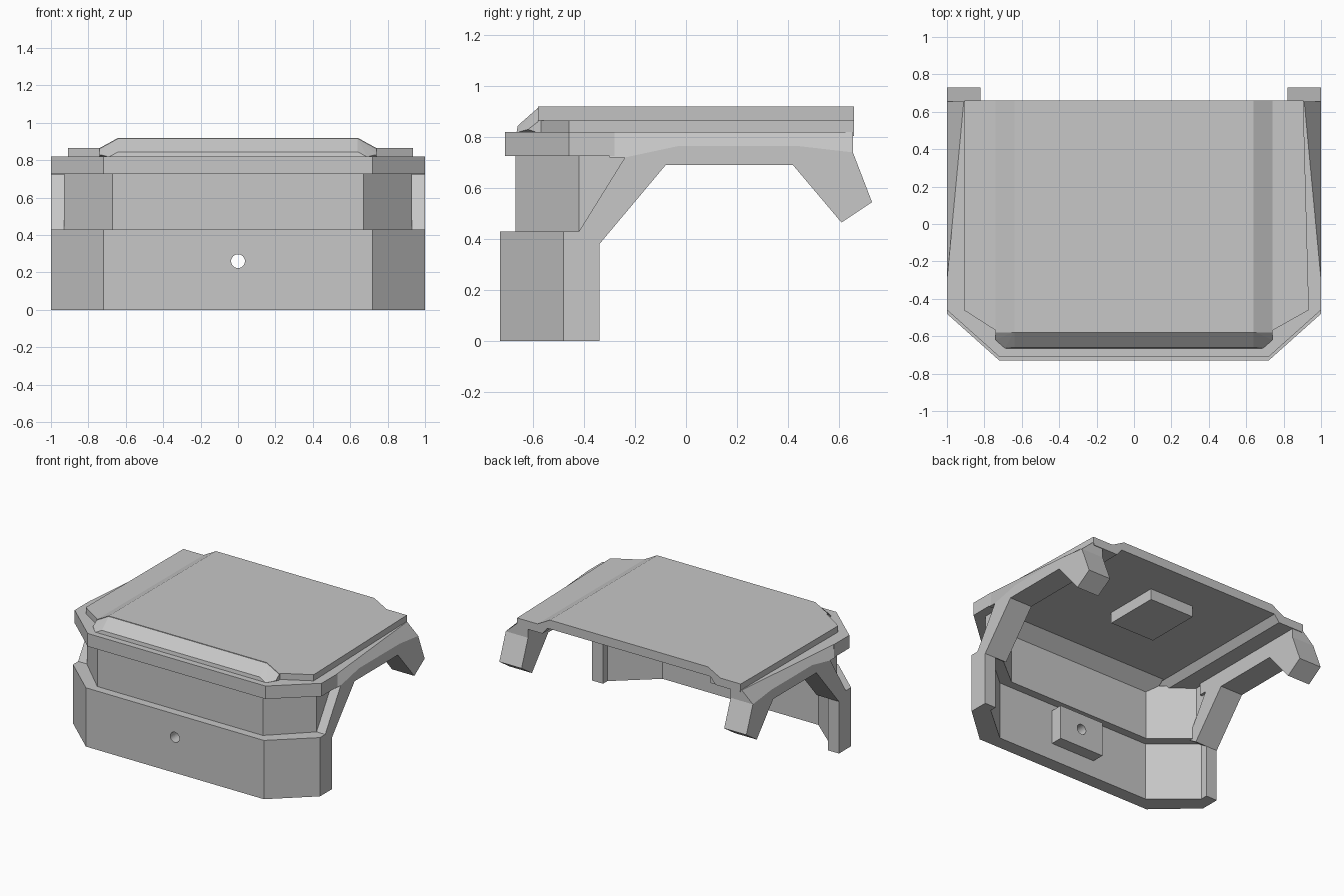
import bpy
import bmesh
from math import radians
from mathutils import Vector

cube = bpy.data.objects.get("Cube")
if cube:
    bpy.data.objects.remove(cube, do_unlink=True)

grey = bpy.data.materials.new("plain grey")
grey.use_nodes = True
grey.diffuse_color = (0.57, 0.57, 0.57, 1)
grey.node_tree.nodes["Principled BSDF"].inputs["Base Color"].default_value = grey.diffuse_color


def finish(bm, name):
    bmesh.ops.recalc_face_normals(bm, faces=bm.faces)
    mesh = bpy.data.meshes.new(name)
    bm.to_mesh(mesh)
    bm.free()
    mesh.materials.append(grey)
    obj = bpy.data.objects.new(name, mesh)
    bpy.context.collection.objects.link(obj)
    return obj


def prism(name, points, offset, place):
    """Extrude a polygon by offset; place turns each 2D point into 3D."""
    bm = bmesh.new()
    face = bm.faces.new([bm.verts.new(place(a, b)) for a, b in points])
    new = bmesh.ops.extrude_face_region(bm, geom=[face])["geom"]
    bmesh.ops.translate(bm, vec=offset,
                        verts=[v for v in new if isinstance(v, bmesh.types.BMVert)])
    return finish(bm, name)


def plate(name, plan, bottom, top, sign=1):
    """Flat slab from a plan outline, optionally mirrored in x."""
    return prism(name, plan, Vector((0, 0, top - bottom)), lambda x, y: (x * sign, y, bottom))


def box(name, low, high):
    (x0, y0, z0), (x1, y1, z1) = low, high
    return plate(name, [(x0, y0), (x1, y0), (x1, y1), (x0, y1)], z0, z1)


def wall(name, outer, inner, bottom, top):
    """U-shaped wall from the left halves of its outer and inner plan outlines."""
    def mirror(line):
        return [(-x, y) for x, y in reversed(line)]
    plan = mirror(outer) + outer + inner[::-1] + mirror(inner)[::-1]
    return plate(name, plan, bottom, top)


# Three stacked wrap-around bands
lower = wall("lower_band", [(0.72, -0.73), (1, -0.48), (1, -0.34)],
             [(0.63, -0.63), (0.91, -0.39), (0.91, -0.34)], 0, 0.43)
middle = wall("middle_band", [(0.67, -0.67), (0.93, -0.42), (0.93, -0.33)],
              [(0.58, -0.57), (0.84, -0.36), (0.84, -0.33)], 0.42, 0.74)
for v in middle.data.vertices:  # slope the rear ends to stay within the arms
    if v.co.y > -0.34 and v.co.z > 0.7:
        v.co.y = -0.2
wall("upper_rim", [(0.72, -0.71), (1, -0.46), (1, -0.28)],
     [(0.58, -0.57), (0.84, -0.36), (0.84, -0.28)], 0.725, 0.82)

# Mounting boss with a hole through the front band
boss = box("mounting_boss", (-0.18, -0.66, 0.125), (0.18, -0.54, 0.375))
bpy.ops.mesh.primitive_cylinder_add(vertices=32, radius=0.037, depth=0.6,
                                    location=(0, -0.63, 0.26), rotation=(radians(90), 0, 0))
cutter = bpy.context.object
cutter.name = "hole_cutter"
cutter.hide_render = True
cutter.hide_set(True)
for part in (lower, boss):
    cut = part.modifiers.new("hole", "BOOLEAN")
    cut.operation = "DIFFERENCE"
    cut.solver = "EXACT"
    cut.object = cutter

# Hooked side arms, the skirts leaning in above them, the rails and the roof wings
arm_top = [(-0.24, 0.72), (-0.03, 0.765), (0.44, 0.765), (0.655, 0.74)]
arm_profile = [(-0.42, 0.43)] + arm_top + [(0.73, 0.545), (0.61, 0.465), (0.42, 0.69),
                                           (-0.08, 0.69), (-0.34, 0.38)]
skirt_profile = [(-0.3, 0.72)] + arm_top + [(y, 0.82) for y in (0.655, 0.44, -0.03, -0.3)]
rail_plan = [(0.7, -0.55), (0.86, -0.36), (0.9, 0.66), (0.7, 0.66)]
for side, sign, front_x in (("left", 1, 0.935), ("right", -1, 0.91)):
    inward = Vector((-0.18 * sign, 0, 0))
    prism(side + "_arm", arm_profile, inward, lambda y, z: (sign, y, z))
    skirt = prism(side + "_skirt", skirt_profile, inward, lambda y, z: (sign, y, z))
    for v in skirt.data.vertices:
        if v.co.z > 0.8 and abs(v.co.x) > 0.9:
            v.co.x = sign * (1 - 0.094 * (v.co.y + 0.3))
    plate(side + "_rail", rail_plan, 0.805, 0.82, sign)
    wing_plan = [(0.73, -0.575), (front_x, -0.46), (0.905, 0.66), (0.73, 0.66)]
    plate(side + "_wing", wing_plan, 0.818, 0.865, sign)

# Raised centre of the roof: a shell with sloped sides and a hollow underside
half = [(0.64, 0.92), (0.74, 0.865), (0.74, 0.805), (0.7, 0.805), (0.66, 0.855)]
section = half + [(-x, z) for x, z in reversed(half)]
prism("roof", section, Vector((0, 1.24, 0)), lambda x, z: (x, -0.58, z))
prism("roof_front_brace", [(-0.575, 0.77), (-0.575, 0.86), (-0.47, 0.86)],
      Vector((1.3, 0, 0)), lambda y, z: (-0.65, y, z))

# Sloped nose in front of the roof
bm = bmesh.new()
for x, y, z in [(0.64, -0.575, 0.92), (0.74, -0.575, 0.865), (0.74, -0.575, 0.815),
                (0.74, -0.62, 0.83), (0.64, -0.66, 0.845), (0.69, -0.665, 0.818)]:
    for sign in (1, -1):
        bm.verts.new((x * sign, y, z))
bmesh.ops.convex_hull(bm, input=bm.verts)
bmesh.ops.dissolve_limit(bm, angle_limit=radians(1), verts=bm.verts, edges=bm.edges)
finish(bm, "sloped_nose")

# Pad on the underside of the roof
box("underside_pad", (-0.18, -0.02, 0.775), (0.18, 0.39, 0.86))
